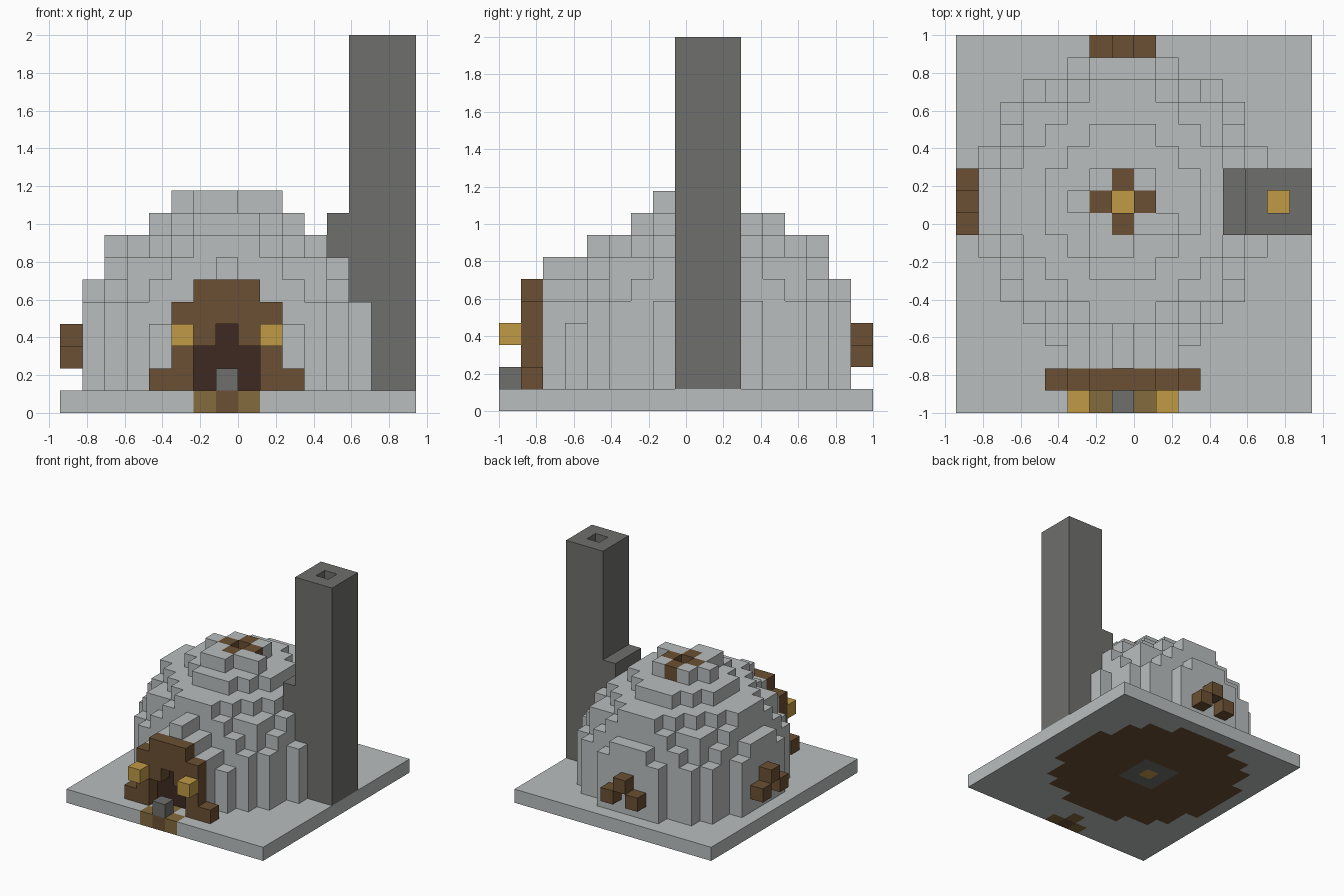
import bpy
import bmesh
from mathutils import Vector

cube = bpy.data.objects.get("Cube")
if cube:
    bpy.data.objects.remove(cube)

U = 2 / 17                        # edge of one block
ORIGIN = Vector((-8 * U, -1, 0))  # corner of block (0, 0, 0)
CX, CY = 7, 9                     # dome centre block


def material(name, code):
    def lin(c):
        return c / 12.92 if c <= 0.04045 else ((c + 0.055) / 1.055) ** 2.4
    rgb = [lin(v / 255) for v in bytes.fromhex(code)]
    m = bpy.data.materials.new(name)
    m.use_nodes = True
    m.diffuse_color = (*rgb, 1)
    m.node_tree.nodes["Principled BSDF"].inputs["Base Color"].default_value = (*rgb, 1)
    return m


SNOW = material("pale grey", "BABEBE")
STONE = material("dark grey", "6F6F6D")
WOOD = material("brown", "6B5033")
DARK = material("dark brown", "3F2A22")
GOLD = material("gold", "C09B45")
OLIVE = material("olive brown", "846B3D")

AXES = [Vector(a) for a in ((1, 0, 0), (0, 1, 0), (0, 0, 1))]


def box(x, y, z):
    """Blocks in three half-open ranges."""
    return {(i, j, k) for i in range(*x) for j in range(*y) for k in range(*z)}


def blocks(name, cells, mat):
    """One mesh holding only the outer faces of a set of blocks."""
    bm = bmesh.new()
    for cell in cells:
        low = Vector(cell)
        for a in range(3):
            u, v = AXES[(a + 1) % 3], AXES[(a + 2) % 3]
            for side in (0, 1):
                step = AXES[a] * (2 * side - 1)
                if tuple(int(c) for c in low + step) in cells:
                    continue
                p = low + AXES[a] * side
                quad = [p, p + u, p + u + v, p + v]
                if not side:
                    quad.reverse()
                bm.faces.new([bm.verts.new(ORIGIN + q * U) for q in quad])
    bmesh.ops.remove_doubles(bm, verts=bm.verts, dist=0.001)
    mesh = bpy.data.meshes.new(name)
    bm.to_mesh(mesh)
    bm.free()
    mesh.materials.append(mat)
    ob = bpy.data.objects.new(name, mesh)
    bpy.context.collection.objects.link(ob)


def in_dome(x, y, z):
    dx, dy = abs(x - CX), abs(y - CY)
    if z == 7:
        return dx + dy <= 6 and max(dx, dy) <= 5
    return dx * dx + dy * dy <= {5: 37, 6: 32, 8: 10}.get(z, 41)


def in_room(x, y, z):
    limit = {5: 25, 6: 18, 7: 5, 8: 2}.get(z, 29)
    return (x - CX) ** 2 + (y - CY) ** 2 <= limit


# Chimney with an open flue
flue = box((14, 15), (9, 10), (1, 17))
chimney = box((13, 16), (8, 11), (1, 17)) | box((12, 13), (8, 11), (7, 9))
blocks("chimney", chimney - flue, STONE)
blocks("chimney_fire", {(14, 9, 1)}, GOLD)

# Base slab with the floor, hearth and doorstep set into it
floor = {c for c in box((0, 16), (0, 17), (0, 1)) if in_dome(*c)}
hearth = box((6, 9), (8, 11), (0, 1))
fire = {(CX, CY, 0)}
path = {(6, 0, 0), (8, 0, 0), (7, 1, 0)}
path_middle = {(7, 0, 0)}
blocks("base", box((0, 16), (0, 17), (0, 1)) - floor - path - path_middle, SNOW)
blocks("floor", floor - hearth, WOOD)
blocks("hearth", hearth - fire, STONE)
blocks("hearth_fire", fire, GOLD)
blocks("path_sides", path, OLIVE)
blocks("path_middle", path_middle, WOOD)

# Door and its wooden frame
door = box((6, 9), (2, 3), (1, 3)) | {(7, 2, 3)}
opening = box((6, 9), (1, 2), (1, 3)) | {(7, 1, 3)}
frame = (box((4, 11), (1, 2), (1, 2)) | box((5, 10), (1, 2), (2, 5))
         | box((6, 9), (1, 2), (5, 6))) - opening
blocks("door", door, DARK)
blocks("door_frame", frame, WOOD)
blocks("door_lamps", {(5, 0, 3), (9, 0, 3)}, GOLD)
blocks("doorstep", {(7, 0, 1)}, STONE)

# Smoke hole rim at the top
rim = {(6, 9, 9), (8, 9, 9), (7, 8, 9), (7, 10, 9)}
blocks("smoke_hole_rim", rim, WOOD)

# Hollow dome with its porch and cap
dome = {c for c in box((0, 16), (0, 17), (1, 9)) if in_dome(*c) and not in_room(*c)}
porch = (box((4, 11), (3, 4), (1, 4)) | box((5, 10), (2, 4), (1, 5))
         | box((6, 9), (2, 4), (5, 6)) | box((7, 8), (2, 4), (6, 7)))
cap = (box((6, 9), (8, 11), (9, 10)) | box((6, 8), (7, 8), (9, 10))
       | {(9, 8, 9), (5, 9, 9)}) - {(CX, CY, 9)}
blocks("dome", (dome | porch | cap) - door - rim - chimney - flue, SNOW)

# Wooden window trims on the right side and the back
blocks("side_window", {(0, 8, 2), (0, 10, 2), (0, 9, 3)}, WOOD)
blocks("back_window", {(6, 16, 2), (8, 16, 2), (7, 16, 3)}, WOOD)
